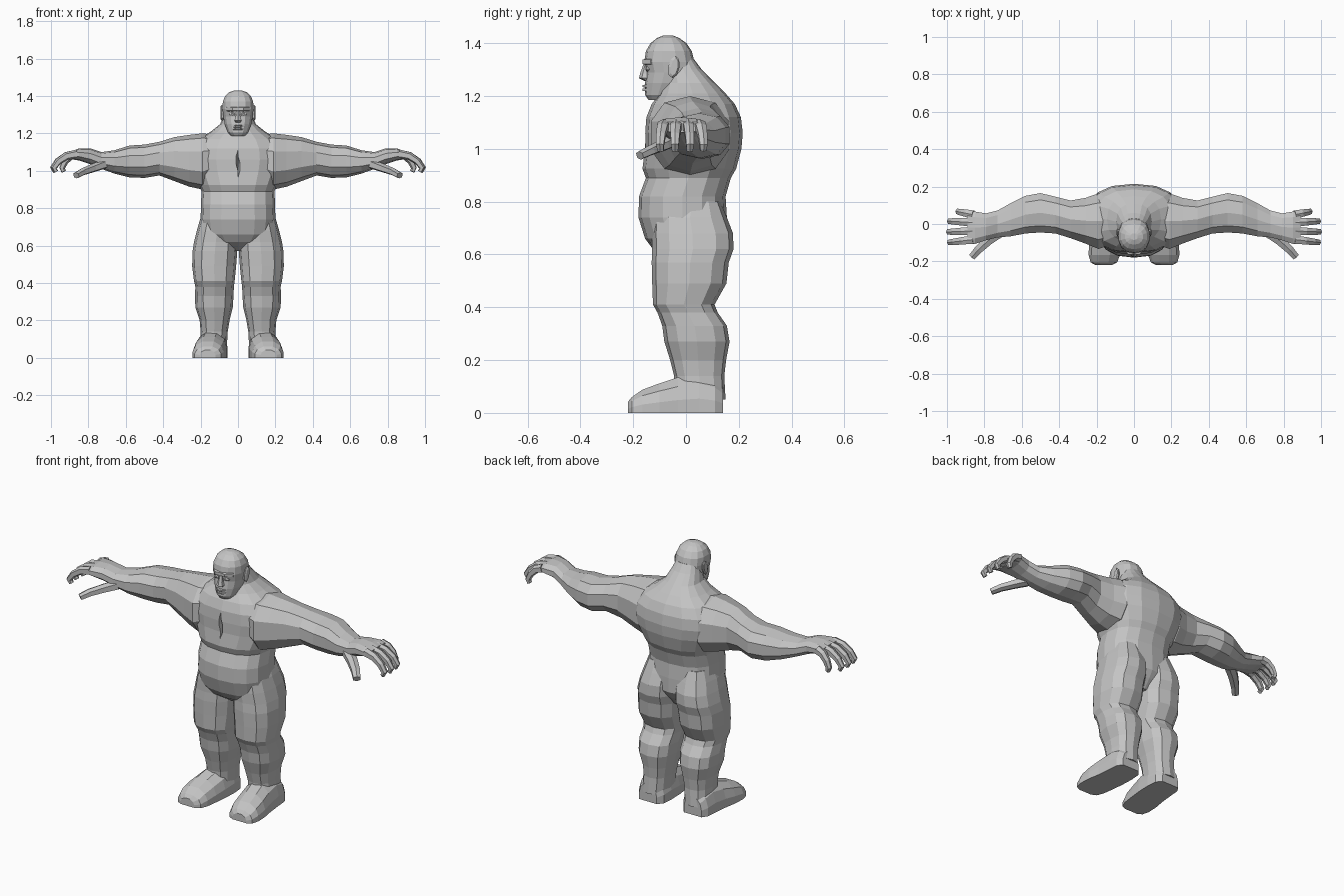
import bpy, bmesh, math
from mathutils import Vector

skin = bpy.data.materials.new("grey skin")
skin.diffuse_color = (0.55, 0.55, 0.55, 1)


def ring(c, u, v, n, p=2.0):
    """Superellipse ring around c with half axes u and v."""
    pts = []
    for i in range(n):
        a = 2 * math.pi * i / n
        s, k = math.sin(a), math.cos(a)
        f = lambda t: math.copysign(abs(t) ** (2 / p), t)
        pts.append(Vector(c) + Vector(u) * f(s) + Vector(v) * f(k))
    return pts


def loft(name, rings, mirror=False):
    """Skin a list of rings, cap both ends, optionally mirror across x."""
    bm = bmesh.new()
    rows = [[bm.verts.new(p) for p in r] for r in rings]
    n = len(rows[0])
    for a, b in zip(rows, rows[1:]):
        for i in range(n):
            bm.faces.new((a[i], a[(i + 1) % n], b[(i + 1) % n], b[i]))
    bm.faces.new(rows[0])
    bm.faces.new(rows[-1])
    bmesh.ops.recalc_face_normals(bm, faces=bm.faces[:])
    me = bpy.data.meshes.new(name)
    bm.to_mesh(me)
    bm.free()
    me.materials.append(skin)
    ob = bpy.data.objects.new(name, me)
    bpy.context.collection.objects.link(ob)
    if mirror:
        ob.modifiers.new("mirror", 'MIRROR').use_mirror_merge = False
    return ob


def ring_z(z, x0, x1, y0, y1, n, p=2.3):
    return ring(((x0 + x1) / 2, (y0 + y1) / 2, z), ((x1 - x0) / 2, 0, 0), (0, (y0 - y1) / 2, 0), n, p)


def ring_x(x, y0, y1, z0, z1, n, p=2.3):
    return ring((x, (y0 + y1) / 2, (z0 + z1) / 2), (0, (y1 - y0) / 2, 0), (0, 0, (z1 - z0) / 2), n, p)


def tube(name, path, w, h, n=6):
    """Tapered finger-like tube along a path, w wide and h thick."""
    pts = [Vector(p) for p in path]
    rings = []
    for i, c in enumerate(pts):
        t = (pts[min(i + 1, len(pts) - 1)] - pts[max(i - 1, 0)]).normalized()
        side = Vector((0, 0, 1)).cross(t)
        if side.x > 0.9 or side.y < 0:
            side = -side
        side.normalize()
        k = 1 - 0.12 * i
        rings.append(ring(c, side * w * k, t.cross(side) * h * k, n, 2.6))
    return loft(name, rings, True)


# torso from crotch to neck: z, front, back, half width
torso = loft("torso", [ring_z(z, -r, r, f, b, 16, 2.4) for z, f, b, r in (
    (0.57, -0.05, 0.09, 0.05), (0.62, -0.125, 0.13, 0.15), (0.66, -0.155, 0.155, 0.19),
    (0.74, -0.18, 0.155, 0.20), (0.82, -0.178, 0.15, 0.198), (0.89, -0.152, 0.17, 0.195),
    (0.925, -0.165, 0.19, 0.21), (1.0, -0.155, 0.21, 0.245), (1.06, -0.155, 0.215, 0.26),
    (1.12, -0.15, 0.208, 0.25), (1.17, -0.13, 0.185, 0.21), (1.21, -0.10, 0.15, 0.145),
    (1.25, -0.085, 0.11, 0.095), (1.30, -0.08, 0.06, 0.075), (1.34, -0.07, 0.03, 0.06))])

# breastbone groove cut into the chest
groove = loft("groove_cutter", [ring((0, y, 1.04), (w, 0, 0), (0, 0, h), 4)
                                for y, w, h in ((-0.2, 0.03, 0.1), (-0.13, 0.002, 0.06))])
groove.hide_render = True
groove.hide_viewport = True
cut = torso.modifiers.new("groove", 'BOOLEAN')
cut.object = groove
cut.operation = 'DIFFERENCE'
cut.solver = 'EXACT'

# head: z, front, back, half width
loft("head", [ring_z(z, -r, r, f, b, 14, 2.3) for z, f, b, r in (
    (1.185, -0.142, -0.06, 0.035), (1.205, -0.155, -0.02, 0.055), (1.25, -0.155, 0.02, 0.073),
    (1.29, -0.150, 0.035, 0.08), (1.33, -0.158, 0.032, 0.085), (1.37, -0.152, 0.022, 0.083),
    (1.40, -0.135, 0.002, 0.07), (1.42, -0.11, -0.025, 0.048), (1.43, -0.085, -0.05, 0.02))])

# face details
loft("brow", [ring_x(x, y, -0.11, 1.315, 1.345, 6) for x, y in
              ((-0.062, -0.135), (-0.03, -0.168), (0, -0.164), (0.03, -0.168), (0.062, -0.135))])
loft("nose", [ring_z(z, -w, w, y, -0.13, 6) for z, y, w in
              ((1.258, -0.158, 0.014), (1.268, -0.178, 0.022), (1.285, -0.174, 0.015), (1.325, -0.16, 0.009))])
for name, z in (("upper_lip", 1.238), ("lower_lip", 1.224)):
    loft(name, [ring_x(x, y, -0.12, z - 0.007, z + 0.007, 6) for x, y in
                ((-0.035, -0.145), (-0.014, -0.168), (0.014, -0.168), (0.035, -0.145))])
loft("eye", [ring((0.031, y, 1.303), (r, 0, 0), (0, 0, r * 0.6), 8)
             for y, r in ((-0.13, 0.017), (-0.149, 0.015), (-0.153, 0.007))], True)
loft("ear", [ring((x, y, 1.31), (0, w, 0), (0, 0.006, h), 8) for x, y, w, h in
             ((0.07, -0.05, 0.016, 0.033), (0.088, -0.046, 0.022, 0.042), (0.093, -0.044, 0.014, 0.034))], True)

# arm from inside the chest to the knuckles: x, front, back, bottom, top
loft("arm", [ring_x(x, *e, 10) for x, *e in (
    (0.10, -0.11, 0.16, 0.95, 1.19), (0.19, -0.14, 0.17, 0.90, 1.20), (0.26, -0.11, 0.145, 0.915, 1.192),
    (0.34, -0.08, 0.13, 0.945, 1.18), (0.42, -0.055, 0.15, 0.975, 1.155), (0.50, -0.05, 0.17, 0.962, 1.14),
    (0.58, -0.055, 0.155, 0.965, 1.135), (0.66, -0.07, 0.115, 0.985, 1.11), (0.73, -0.075, 0.075, 1.01, 1.10),
    (0.79, -0.09, 0.06, 1.035, 1.12), (0.85, -0.11, 0.07, 1.055, 1.12), (0.89, -0.11, 0.075, 1.062, 1.105))], True)

# four curled fingers: base y, tip y, reach
for name, y0, y1, r in (("index_finger", -0.083, -0.098, 0.985), ("middle_finger", -0.037, -0.042, 0.99),
                        ("ring_finger", 0.008, 0.015, 0.985), ("little_finger", 0.05, 0.066, 0.94)):
    d = r - 0.86
    tube(name, [(0.86 + d * t, y0 + (y1 - y0) * t, z) for t, z in
                ((0, 1.09), (0.45, 1.079), (0.8, 1.05), (1.0, 1.015), (0.9, 0.995))], 0.025, 0.024)
tube("thumb", [(0.72, -0.045, 1.035), (0.775, -0.085, 1.015), (0.83, -0.135, 0.995), (0.865, -0.175, 0.975)],
     0.032, 0.026)

# leg from hip to ankle: z, inner, outer, front, back
loft("leg", [ring_z(z, *e, 12, 2.5) for z, *e in (
    (0.80, 0.03, 0.18, -0.08, 0.13), (0.74, 0.008, 0.203, -0.125, 0.155), (0.68, 0.003, 0.22, -0.13, 0.178),
    (0.62, 0.002, 0.235, -0.128, 0.18), (0.57, 0.004, 0.243, -0.13, 0.162), (0.49, 0.01, 0.245, -0.128, 0.153),
    (0.41, 0.018, 0.235, -0.125, 0.108), (0.38, 0.022, 0.228, -0.108, 0.12), (0.33, 0.024, 0.23, -0.09, 0.155),
    (0.27, 0.028, 0.228, -0.082, 0.165), (0.20, 0.045, 0.205, -0.06, 0.152), (0.14, 0.055, 0.2, -0.045, 0.145),
    (0.05, 0.06, 0.205, -0.04, 0.15))], True)


# foot with flat sole: y, inner, outer, instep height
def foot_ring(y, x0, x1, h):
    m, w = (x0 + x1) / 2, (x1 - x0) / 2
    return [Vector((m + w * a, y, h * b)) for a, b in
            ((-1, 0), (1, 0), (1, 0.36), (0.82, 0.74), (0.35, 1), (-0.35, 1), (-0.82, 0.74), (-1, 0.36))]


loft("foot", [foot_ring(*f) for f in (
    (-0.22, 0.12, 0.205, 0.042), (-0.205, 0.09, 0.232, 0.06), (-0.165, 0.075, 0.243, 0.088),
    (-0.10, 0.066, 0.24, 0.112), (-0.03, 0.058, 0.228, 0.135), (0.05, 0.055, 0.22, 0.15),
    (0.11, 0.06, 0.215, 0.13), (0.14, 0.085, 0.195, 0.10))], True)
